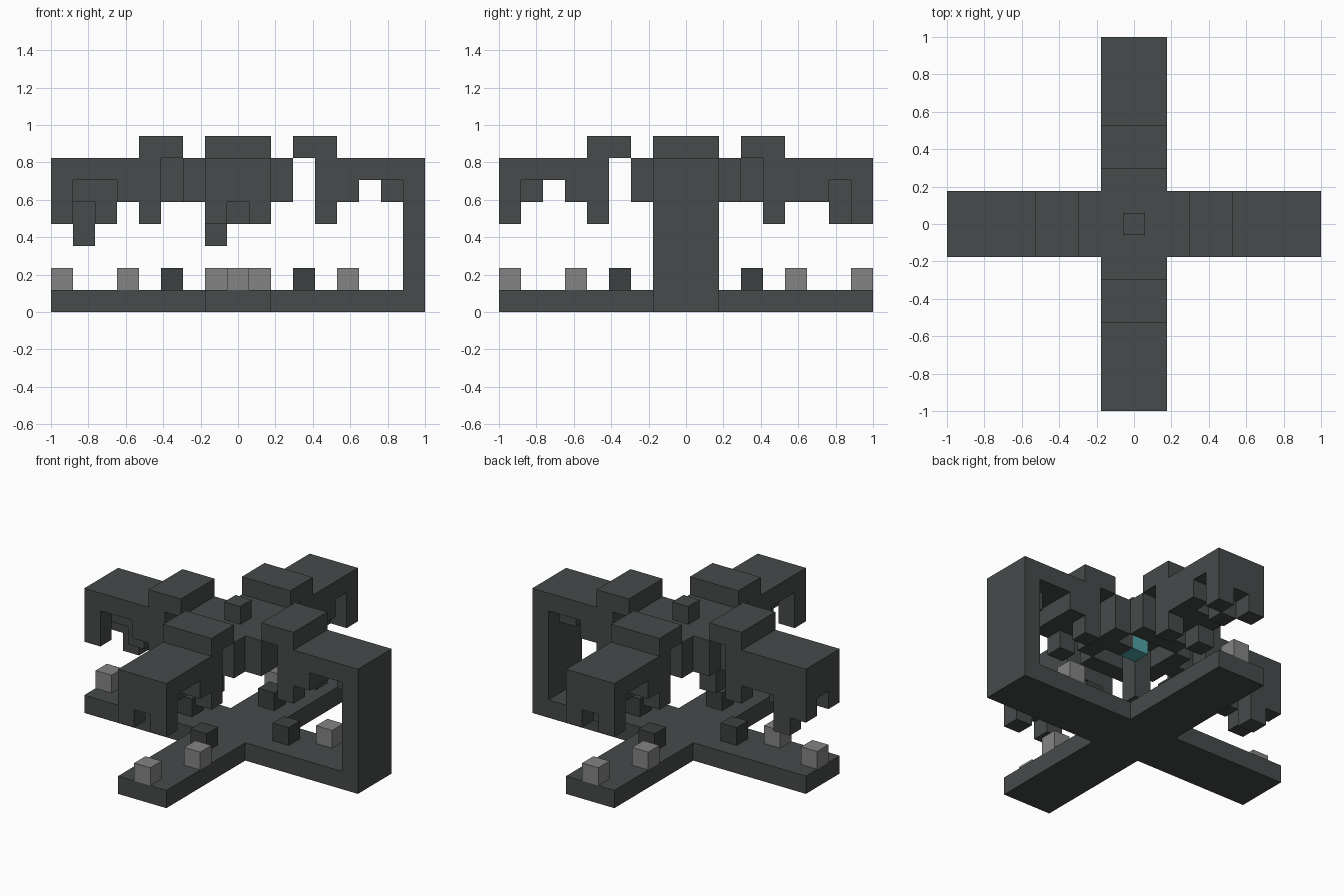
import bpy, bmesh
from mathutils import Vector

if "Cube" in bpy.data.objects:
    bpy.data.objects.remove(bpy.data.objects["Cube"])

U = 2 / 17  # edge of one block


def material(name, colour):
    m = bpy.data.materials.new(name)
    m.use_nodes = True
    m.diffuse_color = (*colour, 1)
    m.node_tree.nodes["Principled BSDF"].inputs["Base Color"].default_value = (*colour, 1)
    return m


STONE = material("dark stone", (0.062, 0.069, 0.069))
DEEP = material("deep stone", (0.047, 0.053, 0.053))
GREY = material("light grey", (0.23, 0.23, 0.23))
TEAL = material("teal", (0.08, 0.36, 0.38))


def block(x, y, z):
    """All cells in three inclusive ranges."""
    return {(i, j, k) for i in range(x[0], x[1] + 1)
            for j in range(y[0], y[1] + 1) for k in range(z[0], z[1] + 1)}


def turn(cells, quarter):
    """Rotate cells about the vertical axis by quarter turns."""
    for _ in range(quarter):
        cells = {(-y, x, z) for x, y, z in cells}
    return cells


def build(name, cells, mat):
    """Skin the exposed sides of a set of cells."""
    bm = bmesh.new()
    for c in cells:
        for axis in range(3):
            for s in (-1, 1):
                n = Vector((0, 0, 0))
                n[axis] = s
                if tuple(int(a + b) for a, b in zip(c, n)) in cells:
                    continue
                u = Vector((0, 0, 0))
                u[(axis + 1) % 3] = 1
                v = n.cross(u)
                mid = Vector(c) + Vector((0, 0, 0.5)) + n / 2
                bm.faces.new([bm.verts.new((mid + (a * u + b * v) / 2) * U)
                              for a, b in ((-1, -1), (1, -1), (1, 1), (-1, 1))])
    bmesh.ops.remove_doubles(bm, verts=bm.verts, dist=0.001)
    bmesh.ops.dissolve_limit(bm, angle_limit=0.01, verts=bm.verts, edges=bm.edges)
    mesh = bpy.data.meshes.new(name)
    bm.to_mesh(mesh)
    bm.free()
    mesh.materials.append(mat)
    obj = bpy.data.objects.new(name, mesh)
    bpy.context.collection.objects.link(obj)


SIDE = (-1, 1)

# Crossed base with one end wall, joined to the arm above it
base = block((-8, 8), SIDE, (0, 0)) | block(SIDE, (-8, 8), (0, 0))
wall = block((8, 8), SIDE, (0, 6))

# One arm, pointing along +x
arm = block((4, 8), SIDE, (6, 6)) | block((3, 4), SIDE, (7, 7))
arm |= block((4, 5), SIDE, (5, 5)) | block((8, 8), SIDE, (5, 5))
arm |= {(7, 0, 5)}
for t in SIDE:
    arm |= {(4, t, 4), (8, t, 4)}

# Spine to the roof, and hanging blocks on two of the arms
spine = block((3, 3), (0, 0), (5, 6))
back_extra = spine | {(6, -1, 5), (7, 0, 4)}
right_extra = spine | {(6, -1, 5), (6, 0, 5), (6, 0, 4)} | block((7, 7), (-1, -1), (3, 5))

build("base_and_left_arm", base | wall | arm, STONE)
build("back_arm", turn(arm | back_extra, 1), STONE)
build("right_arm", turn(arm | right_extra, 2), STONE)
build("front_arm", turn(arm, 3), STONE)

# Central roof with a lower rim and a hanging column
roof = block((-2, 2), SIDE, (6, 6)) | block(SIDE, (-2, 2), (6, 6))
for q in range(4):
    roof |= turn(block((2, 2), SIDE, (5, 5)), q)
roof |= {(1, 0, 5)} | block((-1, -1), (-1, -1), (3, 5))
build("roof", roof, STONE)
build("roof_knob", {(0, 0, 7)}, STONE)
build("core_gem", {(0, 0, 5)}, TEAL)

# Small blocks standing on the base
for q, side in enumerate(("left", "back", "right", "front")):
    build(side + "_inner_stud", turn({(3, 0, 1)}, q), DEEP)
    build(side + "_middle_stud", turn({(5, 1, 1)}, q), GREY)
    if side != "left":
        build(side + "_outer_stud", turn({(8, 0, 1)}, q), GREY)
